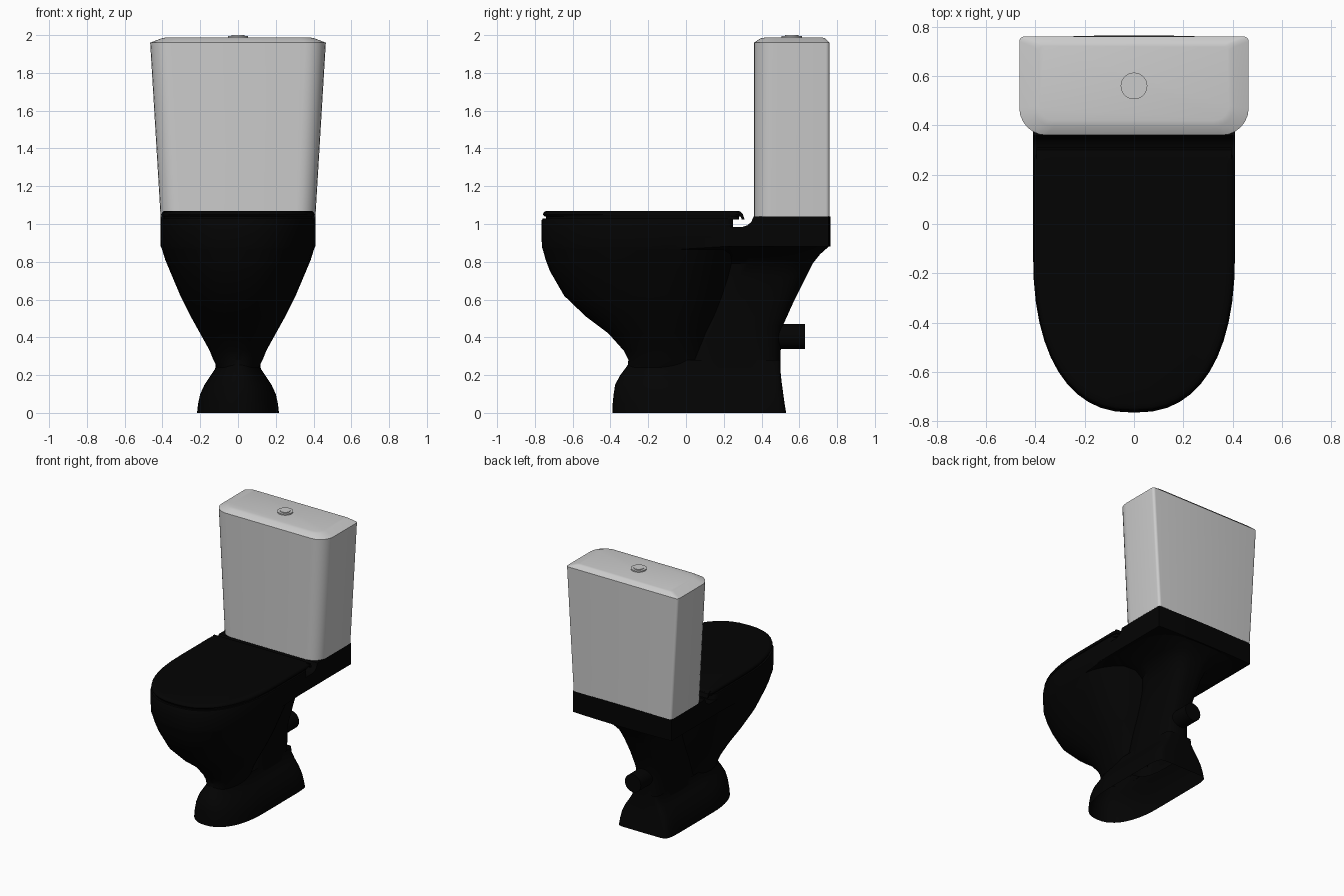
import bpy, bmesh
from math import sin, cos, pi, copysign, radians
from mathutils import Matrix

if "Cube" in bpy.data.objects:
    bpy.data.objects.remove(bpy.data.objects["Cube"])

black = bpy.data.materials.new("black_ceramic")
black.diffuse_color = (0.001, 0.001, 0.001, 1)
black.use_nodes = True
black.node_tree.nodes["Principled BSDF"].inputs["Base Color"].default_value = black.diffuse_color


def finish(bm, name, mat=None, angle=32):
    bmesh.ops.recalc_face_normals(bm, faces=bm.faces)
    me = bpy.data.meshes.new(name)
    bm.to_mesh(me)
    bm.free()
    ob = bpy.data.objects.new(name, me)
    bpy.context.collection.objects.link(ob)
    if mat:
        me.materials.append(mat)
    bpy.ops.object.select_all(action='DESELECT')
    ob.select_set(True)
    bpy.context.view_layer.objects.active = ob
    bpy.ops.object.shade_smooth_by_angle(angle=radians(angle))
    return ob


def loft(name, rings, mat=None, angle=32, bottom=True, top=True):
    """Skin a list of equal-length closed rings, optionally capping the ends."""
    bm = bmesh.new()
    vs = [[bm.verts.new(p) for p in r] for r in rings]
    n = len(vs[0])
    for a, b in zip(vs, vs[1:]):
        for i in range(n):
            j = (i + 1) % n
            bm.faces.new((a[i], a[j], b[j], b[i]))
    if bottom:
        bm.faces.new(vs[0][::-1])
    if top:
        bm.faces.new(vs[-1])
    return finish(bm, name, mat, angle)


def egg(z, hw, yf, yb, ym, nf=2.5, nb=2.5, n=48):
    """Plan outline: superellipse with separate front and back halves."""
    pts = []
    for i in range(n):
        c, s = cos(2 * pi * i / n), sin(2 * pi * i / n)
        e = nf if s < 0 else nb
        ry = ym - yf if s < 0 else yb - ym
        pts.append((copysign(abs(c) ** (2 / e), c) * hw,
                    ym + copysign(abs(s) ** (2 / e), s) * ry, z))
    return pts


def rounded(z, hw, y0, y1, rf, rb, seg=6):
    """Plan rectangle with front corner radius rf and back radius rb."""
    pts = []
    for cx, cy, r, a0 in ((hw - rb, y1 - rb, rb, 0), (rb - hw, y1 - rb, rb, 90),
                          (rf - hw, y0 + rf, rf, 180), (hw - rf, y0 + rf, rf, 270)):
        for k in range(seg + 1):
            a = radians(a0 + 90 * k / seg)
            pts.append((cx + r * cos(a), cy + r * sin(a), z))
    return pts


def across(name, profile, hw, bow=0.0, steps=10):
    """Run a (y, z) profile across x, bowing its rear points outwards."""
    rings = []
    for i in range(steps + 1):
        t = 2 * i / steps - 1
        rings.append([(t * hw, y + (bow * (1 - t * t) if y > 0.6 else 0), z)
                      for y, z in profile])
    return loft(name, rings, black)


def cylinder(name, r, depth, matrix, mat=None):
    bm = bmesh.new()
    bmesh.ops.create_cone(bm, cap_ends=True, segments=32, radius1=r, radius2=r,
                          depth=depth, matrix=matrix)
    return finish(bm, name, mat)


# bowl: D-shaped rim narrowing to the neck
bowl = [(0.24, .11, -.31, .10, 2.2, 2), (0.28, .13, -.305, .10, 2.2, 2),
        (0.33, .15, -.33, .11, 2.2, 2), (0.42, .20, -.41, .13, 2.2, 2),
        (0.51, .25, -.53, .17, 2.3, 2), (0.62, .305, -.645, .21, 2.4, 2),
        (0.75, .36, -.72, .25, 2.4, 2), (0.81, .385, -.743, .27, 2.4, 2),
        (0.865, .402, -.758, .28, 2.4, 2.1), (0.88, .408, -.763, .25, 2.4, 20),
        (0.95, .41, -.765, .25, 2.4, 20), (1.02, .41, -.764, .25, 2.4, 20),
        (1.03, .407, -.758, .25, 2.4, 20)]
loft("bowl", [egg(z, hw, yf, yb, -.1, nf, nb) for z, hw, yf, yb, nf, nb in bowl],
     black, bottom=False)

# foot: rounded front, flat back, open underneath
foot = [(0, .217, -.39, .53), (.05, .211, -.388, .522), (.10, .20, -.383, .515),
        (.15, .177, -.375, .508), (.20, .143, -.348, .502), (.24, .117, -.318, .50),
        (.28, .11, -.29, .50)]
loft("foot", [egg(z, hw, yf, yb, 0, 2.3, 12) for z, hw, yf, yb in foot],
     black, bottom=False, top=False)

# trapway column rising to the shelf
trap = [(.20, .125, -.03, .50), (.28, .115, 0, .50), (.38, .115, .03, .503),
        (.46, .115, .06, .512), (.60, .12, .12, .575), (.72, .135, .17, .635),
        (.79, .16, .19, .67), (.84, .22, .17, .71), (.88, .38, .10, .755)]
loft("trapway", [egg(z, hw, yf, yb, (yf + yb) / 2, 3, 3) for z, hw, yf, yb in trap],
     black, bottom=False, top=False)

# outlet pipe
cylinder("outlet_pipe", .066, .25,
         Matrix.Translation((0, .505, .405)) @ Matrix.Rotation(pi / 2, 4, 'X'), black)

# shelf under the cistern, with the stepped hinge recess
across("cistern_shelf", [(.10, .88), (.10, .985), (.30, .985), (.325, .993), (.345, 1.01),
                         (.358, 1.04), (.755, 1.04), (.755, .88)], .409, bow=.01)

# seat and lid
loft("seat", [egg(z, .395, -.742, .28, -.1, 2.4, 20) for z in (1.025, 1.047)], black)
lid = [(1.04, .402, -.748, .29), (1.05, .406, -.757, .295),
       (1.06, .402, -.755, .295), (1.067, .393, -.746, .285), (1.07, .375, -.725, .27)]
loft("lid", [egg(z, hw, yf, yb, -.1, 2.4, 25) for z, hw, yf, yb in lid], black, 45)
across("lid_back_lip", [(.265, 1.068), (.285, 1.066), (.30, 1.055), (.31, 1.025),
                        (.295, 1.025), (.287, 1.043), (.265, 1.045)], .395)

# cistern: tapered tank with a chamfered top
loft("cistern", [rounded(1.04, .41, .36, .76, .10, .02),
                 rounded(1.96, .465, .36, .76, .11, .02),
                 rounded(1.983, .405, .395, .737, .08, .02),
                 rounded(1.987, .385, .42, .722, .06, .02)])

# flush button
cylinder("flush_button", .054, .014, Matrix.Translation((0, .56, 1.989)))
cylinder("flush_button_cap", .035, .01, Matrix.Translation((0, .56, 1.995)))
